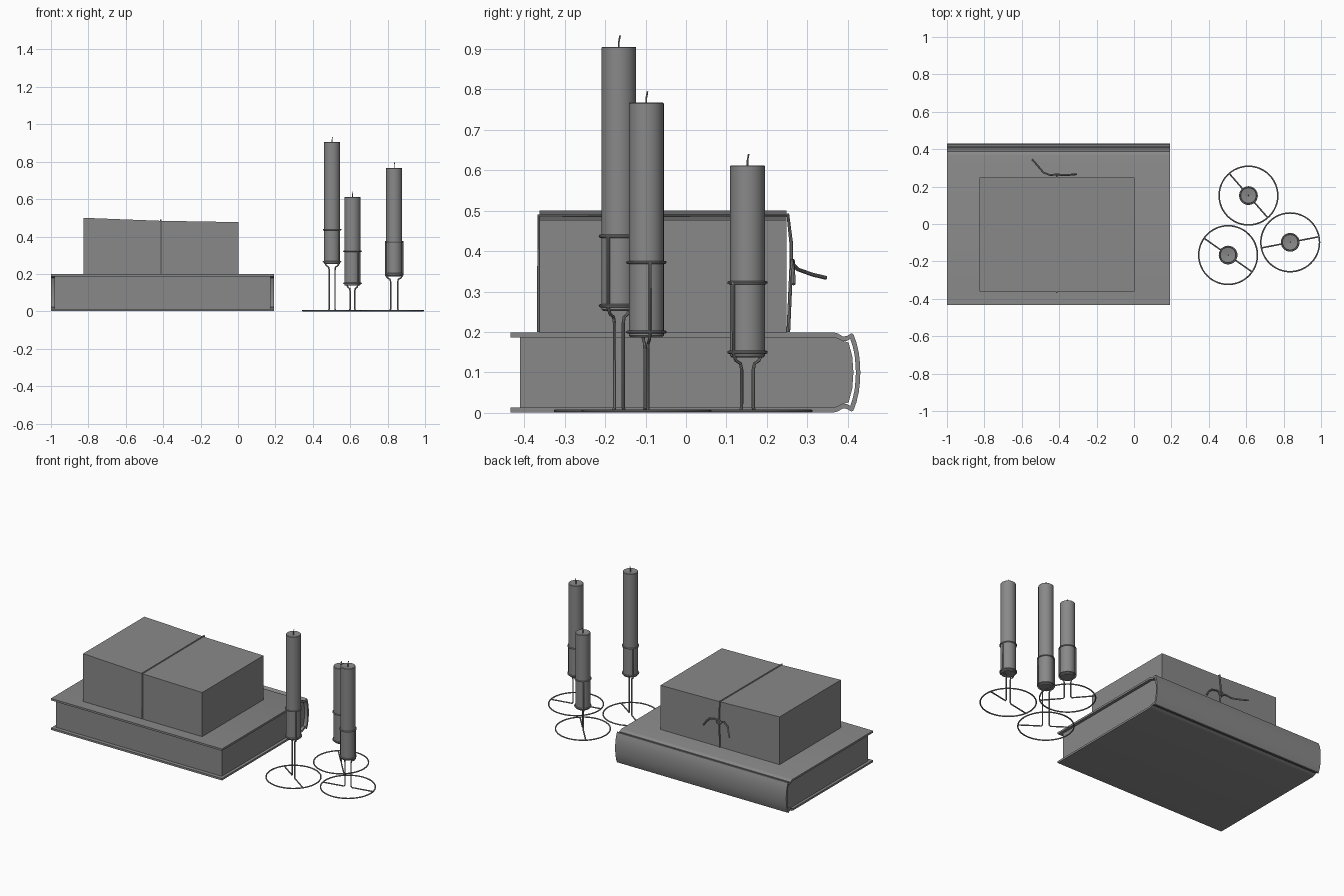
import bpy, bmesh, math
from mathutils import Vector

cube = bpy.data.objects.get("Cube")
if cube:
    bpy.data.objects.remove(cube, do_unlink=True)

GREY = (0.25, 0.25, 0.25, 1)
grey = bpy.data.materials.new("plain grey")
grey.use_nodes = True
grey.diffuse_color = GREY
grey.node_tree.nodes["Principled BSDF"].inputs["Base Color"].default_value = GREY


def finish(obj, smooth=True):
    """Give the part its colour and shading."""
    bpy.ops.object.select_all(action='DESELECT')
    bpy.context.view_layer.objects.active = obj
    obj.select_set(True)
    if obj.type == 'CURVE':
        bpy.ops.object.convert(target='MESH')
        obj = bpy.context.object
    obj.data.materials.clear()
    obj.data.materials.append(grey)
    if smooth:
        bpy.ops.object.shade_smooth_by_angle(angle=math.radians(35))
    return obj


def prism(name, points, offset, smooth=True):
    """Extrude a closed outline along the offset vector."""
    bm = bmesh.new()
    face = bm.faces.new([bm.verts.new(p) for p in points])
    out = bmesh.ops.extrude_face_region(bm, geom=[face])
    moved = [v for v in out["geom"] if isinstance(v, bmesh.types.BMVert)]
    bmesh.ops.translate(bm, vec=offset, verts=moved)
    bmesh.ops.recalc_face_normals(bm, faces=bm.faces)
    mesh = bpy.data.meshes.new(name)
    bm.to_mesh(mesh)
    bm.free()
    obj = bpy.data.objects.new(name, mesh)
    bpy.context.collection.objects.link(obj)
    return finish(obj, smooth)


def wire(name, paths, radius, closed=False, sides=2):
    """Round wire through one or more paths."""
    data = bpy.data.curves.new(name, 'CURVE')
    data.dimensions = '3D'
    data.bevel_depth = radius
    data.bevel_resolution = sides
    data.use_fill_caps = True
    for path in paths:
        spline = data.splines.new('POLY')
        spline.points.add(len(path) - 1)
        for point, co in zip(spline.points, path):
            point.co = (*co, 1)
        spline.use_cyclic_u = closed
    obj = bpy.data.objects.new(name, data)
    bpy.context.collection.objects.link(obj)
    return finish(obj)


def circle(x, y, z, r, n=48):
    steps = [2 * math.pi * i / n for i in range(n)]
    return [(x + r * math.cos(a), y + r * math.sin(a), z) for a in steps]


def arc(cy, cz, r, start, end, n=6):
    steps = [math.radians(start + (end - start) * i / n) for i in range(n + 1)]
    return [(cy + r * math.cos(a), cz + r * math.sin(a)) for a in steps]


# Book cover: one bent sheet with hinge grooves and a rounded spine
MID = 0.1
outer = [(-0.434, 0.199), (0.365, 0.199), (0.376, 0.196), (0.388, 0.189),
         (0.398, 0.190), (0.409, 0.197), (0.414, 0.194), (0.421, 0.175),
         (0.427, 0.150), (0.430, 0.125), (0.431, MID)]
inner = [(-0.434, 0.187), (0.364, 0.187), (0.374, 0.184), (0.388, 0.177),
         (0.398, 0.178), (0.406, 0.183), (0.412, 0.165), (0.417, 0.142),
         (0.419, 0.120), (0.420, MID)]


def full(half):
    return half + [(y, 2 * MID - z) for y, z in reversed(half[:-1])]


cover_outline = full(outer) + full(inner)[::-1]
prism("book_cover", [(-1, y, z) for y, z in cover_outline], (1.192, 0, 0))

# Page block, inset on the three open sides
pages = full([(-0.41, 0.188), (0.364, 0.188), (0.388, 0.178), (0.402, 0.174),
              (0.411, 0.14), (0.414, MID)])
prism("book_pages", [(-0.982, y, z) for y, z in pages], (1.156, 0, 0))

# Wrapped parcel with a gently sloping top
BACK, FRONT, STRING_X = 0.248, -0.362, -0.413
parcel = [(-0.826, 0.199), (0.004, 0.199), (0.004, 0.477),
          (STRING_X, 0.484), (-0.826, 0.5)]
prism("parcel", [(x, FRONT, z) for x, z in parcel], (0, BACK - FRONT, 0), False)

# String around the parcel, with a knot and two loose ends
wire("parcel_string", [[(STRING_X, FRONT - 0.002, 0.2), (STRING_X, FRONT - 0.002, 0.487),
                        (STRING_X, BACK + 0.004, 0.489), (STRING_X, BACK + 0.012, 0.42),
                        (STRING_X, BACK + 0.012, 0.36), (STRING_X, BACK + 0.005, 0.2)]], 0.0045)
wire("string_knot", [[(STRING_X + 0.014 * math.cos(a), 0.264, 0.364 + 0.012 * math.sin(a))
                      for a in [i * math.pi / 6 for i in range(12)]]], 0.005, True)
wire("string_ends", [
    [(STRING_X, 0.264, 0.364), (-0.385, 0.262, 0.375), (-0.35, 0.262, 0.368),
     (-0.325, 0.265, 0.345), (-0.308, 0.266, 0.318)],
    [(STRING_X, 0.264, 0.364), (-0.45, 0.262, 0.37), (-0.485, 0.276, 0.355),
     (-0.515, 0.312, 0.342), (-0.545, 0.346, 0.334)]], 0.005)


def lathe(name, x, y, profile, n=32):
    """Turn a radius and height profile about a vertical axis."""
    bm = bmesh.new()
    rings = [[bm.verts.new(p) for p in circle(x, y, z, r, n)] for r, z in profile]
    for low, high in zip(rings, rings[1:]):
        for i in range(n):
            j = (i + 1) % n
            bm.faces.new((low[i], low[j], high[j], high[i]))
    bm.faces.new(rings[0][::-1])
    bm.faces.new(rings[-1])
    mesh = bpy.data.meshes.new(name)
    bm.to_mesh(mesh)
    bm.free()
    obj = bpy.data.objects.new(name, mesh)
    bpy.context.collection.objects.link(obj)
    return finish(obj)


def candle(label, x, y, bottom, top, angle):
    # Wax body with a shallow melted dip and a bent wick
    r = 0.043
    lathe(label + "_candle", x, y, [(r - 0.004, bottom), (r, bottom + 0.004),
          (r, top - 0.002), (r - 0.002, top), (r - 0.006, top), (0.012, top - 0.006)])
    wire(label + "_wick", [[(x, y, top - 0.01), (x, y, top + 0.012),
                            (x + 0.002, y + 0.003, top + 0.028)]], 0.002)

    # Wire stand: floor ring, two cup rings and a pair of bent legs
    wire(label + "_floor_ring", [circle(x, y, 0.0045, 0.157)], 0.004, True)
    cup = r + 0.003
    wire(label + "_cup_rings", [circle(x, y, bottom + 0.013, cup, 32),
                                circle(x, y, bottom + 0.185, cup, 32)], 0.004, True)
    leg = [(0.157, 0.0045), (0.025, 0.0045), (0.019, 0.012),
           (0.019, bottom - 0.03), (0.023, bottom - 0.015),
           (0.037, bottom - 0.008), (cup, bottom + 0.006), (cup, bottom + 0.185)]
    a = math.radians(angle)
    side = Vector((math.cos(a), math.sin(a), 0))
    paths = [[Vector((x, y, z)) + side * s * d for d, z in leg] for s in (-1, 1)]
    wire(label + "_stand_legs", paths, 0.004)


candle("tall", 0.503, -0.166, 0.252, 0.905, -35)
candle("short", 0.612, 0.152, 0.137, 0.612, -49)
candle("middle", 0.835, -0.098, 0.187, 0.767, 11)
